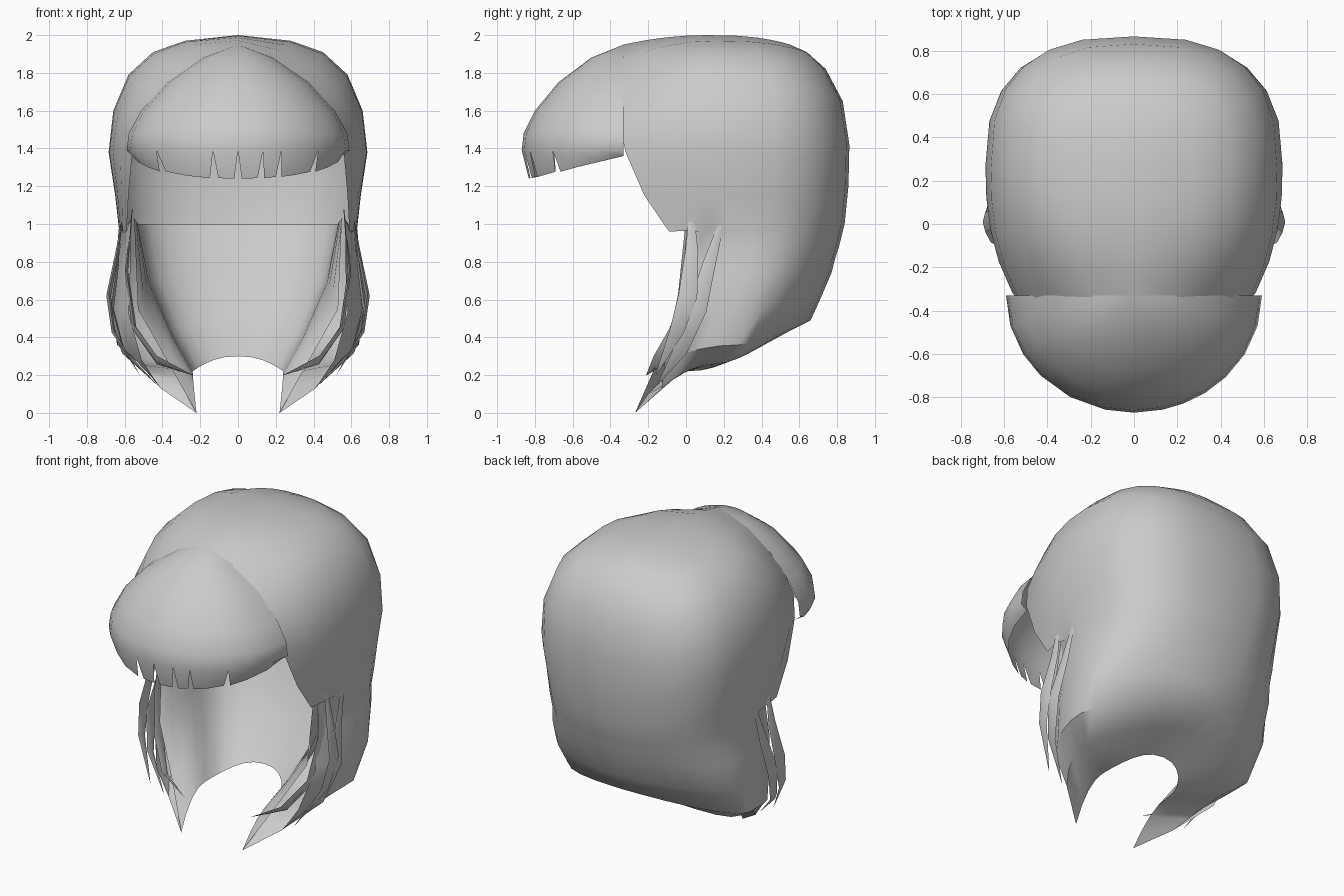
import bpy
import bmesh
from math import sin, cos, pi, radians
from mathutils import Vector

cube = bpy.data.objects.get("Cube")
if cube:
    bpy.data.objects.remove(cube, do_unlink=True)

grey = bpy.data.materials.new("soft_grey")
grey.use_nodes = True
grey.diffuse_color = (0.6, 0.6, 0.6, 1)
grey.node_tree.nodes["Principled BSDF"].inputs["Base Color"].default_value = (0.6, 0.6, 0.6, 1)


def finish(name, bm, angle=60):
    """Turn a bmesh into a smooth shaded object."""
    bmesh.ops.remove_doubles(bm, verts=bm.verts, dist=0.0005)
    bmesh.ops.recalc_face_normals(bm, faces=bm.faces)
    mesh = bpy.data.meshes.new(name)
    bm.to_mesh(mesh)
    bm.free()
    mesh.materials.append(grey)
    obj = bpy.data.objects.new(name, mesh)
    bpy.context.collection.objects.link(obj)
    bpy.ops.object.select_all(action='DESELECT')
    obj.select_set(True)
    bpy.context.view_layer.objects.active = obj
    bpy.ops.object.shade_smooth_by_angle(angle=radians(angle))


def skin(bm, rows, closed=False):
    """Bridge consecutive rows of points with quads."""
    grid = [[bm.verts.new(p) for p in row] for row in rows]
    for upper, lower in zip(grid, grid[1:]):
        count = len(upper)
        for i in range(count if closed else count - 1):
            j = (i + 1) % count
            bm.faces.new((upper[i], upper[j], lower[j], lower[i]))
    return grid


def level(z_back, z_side, z_front, width, y_back, y_front, x_front, power):
    """One U-shaped row: rounded back, straight sides, open front."""
    y_mid = min(0.35, (y_back + y_front) / 2)
    half = []
    for i in range(7):
        a = i / 6 * pi / 2
        s, c = sin(a), max(cos(a), 0)
        half.append((width * s ** power, y_mid + (y_back - y_mid) * c ** power,
                     z_back + (z_side - z_back) * s * s))
    for i in range(1, 5):
        t = i / 4
        half.append((width + (x_front - width) * t ** 2.5, y_mid + (y_front - y_mid) * t,
                     z_side + (z_front - z_side) * t * t))
    return [(-x, y, z) for x, y, z in reversed(half[1:])] + half


# Main hair shell: crown down to the hem, then under and up the inside
outer = [
    (1.95, 2.0, 1.95, 0, 0.55, -0.33, 0, 0.75),
    (1.91, 1.97, 1.87, 0.28, 0.64, -0.34, 0.2, 0.75),
    (1.82, 1.91, 1.77, 0.45, 0.74, -0.34, 0.34, 0.75),
    (1.65, 1.79, 1.66, 0.58, 0.83, -0.35, 0.45, 0.75),
    (1.42, 1.6, 1.52, 0.66, 0.865, -0.35, 0.53, 0.75),
    (1.2, 1.38, 1.38, 0.685, 0.86, -0.32, 0.56, 0.78),
    (1.0, 1.15, 1.15, 0.65, 0.84, -0.22, 0.58, 0.82),
    (0.88, 0.97, 0.96, 0.63, 0.81, -0.09, 0.59, 0.85),
    (0.82, 0.87, 1.02, 0.63, 0.79, 0.0, 0.57, 0.9),
    (0.74, 0.75, 0.75, 0.65, 0.77, 0.0, 0.57, 0.97),
    (0.6, 0.56, 0.53, 0.67, 0.71, -0.03, 0.58, 1.15),
    (0.49, 0.36, 0.28, 0.64, 0.66, -0.11, 0.51, 1.35),
]
under = [
    (0.4, 0.26, 0.13, 0.5, 0.46, -0.13, 0.41, 1.2),
    (0.3, 0.22, 0.0, 0.24, 0.27, -0.27, 0.22, 0.9),
]
inner = [
    (0.5, 0.42, 0.25, 0.35, 0.46, -0.16, 0.36, 0.9),
    (0.75, 0.7, 0.55, 0.47, 0.6, -0.05, 0.53, 0.85),
    (1.0, 1.0, 1.03, 0.53, 0.69, 0.0, 0.55, 0.8),
]
bm = bmesh.new()
skin(bm, [level(*row) for row in outer + under + inner])
finish("hair_shell", bm, 45)

# Fringe: a quarter dome swelling forward from the crown
columns = [-90, -75, -60, -47, -30, -13, 0, 13, 23, 34, 46, 60, 75, 90]
notches = {-47, -13, 0, 13, 23, 46}
profile = [(0, 1.95), (0.32, 1.88), (0.64, 1.75), (0.87, 1.6), (0.98, 1.48), (1.0, 1.39)]


def fringe_point(degrees, reach, z):
    a = radians(degrees)
    return Vector((0.59 * sin(a) * reach, -0.33 - 0.54 * max(cos(a), 0) * reach, z))


bm = bmesh.new()
grid = skin(bm, [[fringe_point(a, r, z) for a in columns] for r, z in profile])
# Tapered tufts along the fringe hem, split at the notches
for i, (a, b) in enumerate(zip(columns, columns[1:])):
    gap = (b - a) * 0.16
    tips = []
    for edge, shift in ((a, gap), (b, -gap)):
        turn = edge + shift if edge in notches else edge
        drop = 1.36 - 0.12 * cos(radians(edge))
        tips.append(bm.verts.new(fringe_point(turn, 0.93, drop)))
    bm.faces.new((grid[-1][i], grid[-1][i + 1], tips[1], tips[0]))
finish("fringe", bm)


def strand(name, path, width):
    """Tapered lock with a flat diamond section following a path."""
    path = [Vector(p) for p in path]
    rows = []
    for i, p in enumerate(path):
        w = width * (0.15, 0.7, 1, 0.75, 0.03)[i]
        along = path[min(i + 1, 4)] - path[max(i - 1, 0)]
        side = along.cross(Vector((1, 0, 0))).normalized() * w
        depth = along.cross(side).normalized() * w * 0.25
        rows.append([p + side, p + depth, p - side, p - depth])
    bm = bmesh.new()
    skin(bm, rows, closed=True)
    finish(name, bm)


# Loose locks hanging beside the face, mirrored
locks = {
    "front_lock": [(0.56, 0.02, 1.08), (0.59, 0.02, 0.75), (0.55, -0.03, 0.45),
                   (0.43, -0.14, 0.28), (0.24, -0.21, 0.2)],
    "outer_lock": [(0.6, 0.03, 1.1), (0.64, 0.03, 0.85), (0.685, 0.01, 0.62),
                   (0.66, -0.05, 0.43), (0.52, -0.16, 0.2)],
    "rear_lock": [(0.62, 0.21, 1.08), (0.64, 0.12, 0.78), (0.67, 0.06, 0.55),
                  (0.61, -0.03, 0.33), (0.43, -0.15, 0.15)],
}
for name, path in locks.items():
    for label, sign in (("left", 1), ("right", -1)):
        strand(f"{label}_{name}", [(sign * x, y, z) for x, y, z in path], 0.05)
